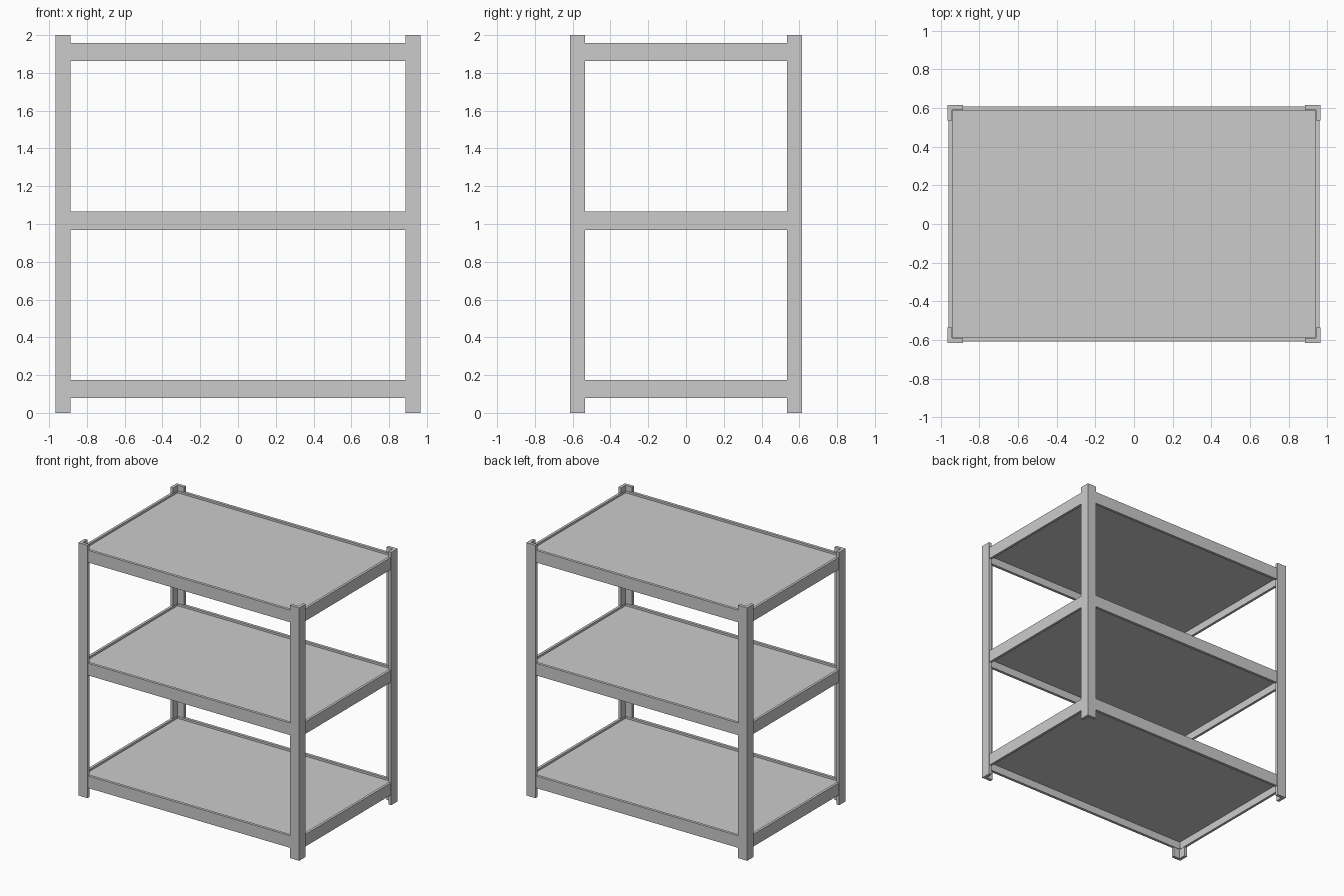
import bpy, bmesh

if "Cube" in bpy.data.objects:
    bpy.data.objects.remove(bpy.data.objects["Cube"])

PX, PY = 0.966, 0.615      # outer half size of the posts
RX, RY = 0.960, 0.609      # outer half size of the shelf frames
IX, IY = 0.940, 0.587      # inner half size of the shelf frames
FLANGE, THICK = 0.08, 0.024


def make_object(name, bm):
    bmesh.ops.recalc_face_normals(bm, faces=bm.faces[:])
    mesh = bpy.data.meshes.new(name)
    bm.to_mesh(mesh)
    bm.free()
    obj = bpy.data.objects.new(name, mesh)
    bpy.context.collection.objects.link(obj)
    return obj


def prism(name, profile, z0, z1):
    """Extrude an xy outline upwards from z0 to z1."""
    bm = bmesh.new()
    face = bm.faces.new([bm.verts.new((x, y, z0)) for x, y in profile])
    top = bmesh.ops.extrude_face_region(bm, geom=[face])["geom"]
    verts = [v for v in top if isinstance(v, bmesh.types.BMVert)]
    bmesh.ops.translate(bm, verts=verts, vec=(0, 0, z1 - z0))
    return make_object(name, bm)


def rectangle(x0, x1, y0, y1):
    return [(x0, y0), (x1, y0), (x1, y1), (x0, y1)]


# Corner posts: L-shaped angle sections opening towards the middle
angle = [(PX, PY), (PX - FLANGE, PY), (PX - FLANGE, PY - THICK),
         (PX - THICK, PY - THICK), (PX - THICK, PY - FLANGE), (PX, PY - FLANGE)]
for sx, side in ((-1, "left"), (1, "right")):
    for sy, end in ((-1, "front"), (1, "back")):
        prism(f"{end}_{side}_post", [(x * sx, y * sy) for x, y in angle], 0, 2)

# Shelves: four rails around a panel set just below the rim
for level, z in (("lower", 0.078), ("middle", 0.969), ("upper", 1.862)):
    top = z + 0.096
    for s, end in ((-1, "front"), (1, "back")):
        prism(f"{level}_{end}_rail",
              rectangle(-RX, RX, *sorted((s * IY, s * RY))), z, top)
    for s, side in ((-1, "left"), (1, "right")):
        prism(f"{level}_{side}_rail",
              rectangle(*sorted((s * IX, s * RX)), -IY, IY), z, top)
    prism(f"{level}_shelf_panel", rectangle(-IX, IX, -IY, IY),
          top - 0.036, top - 0.016)
